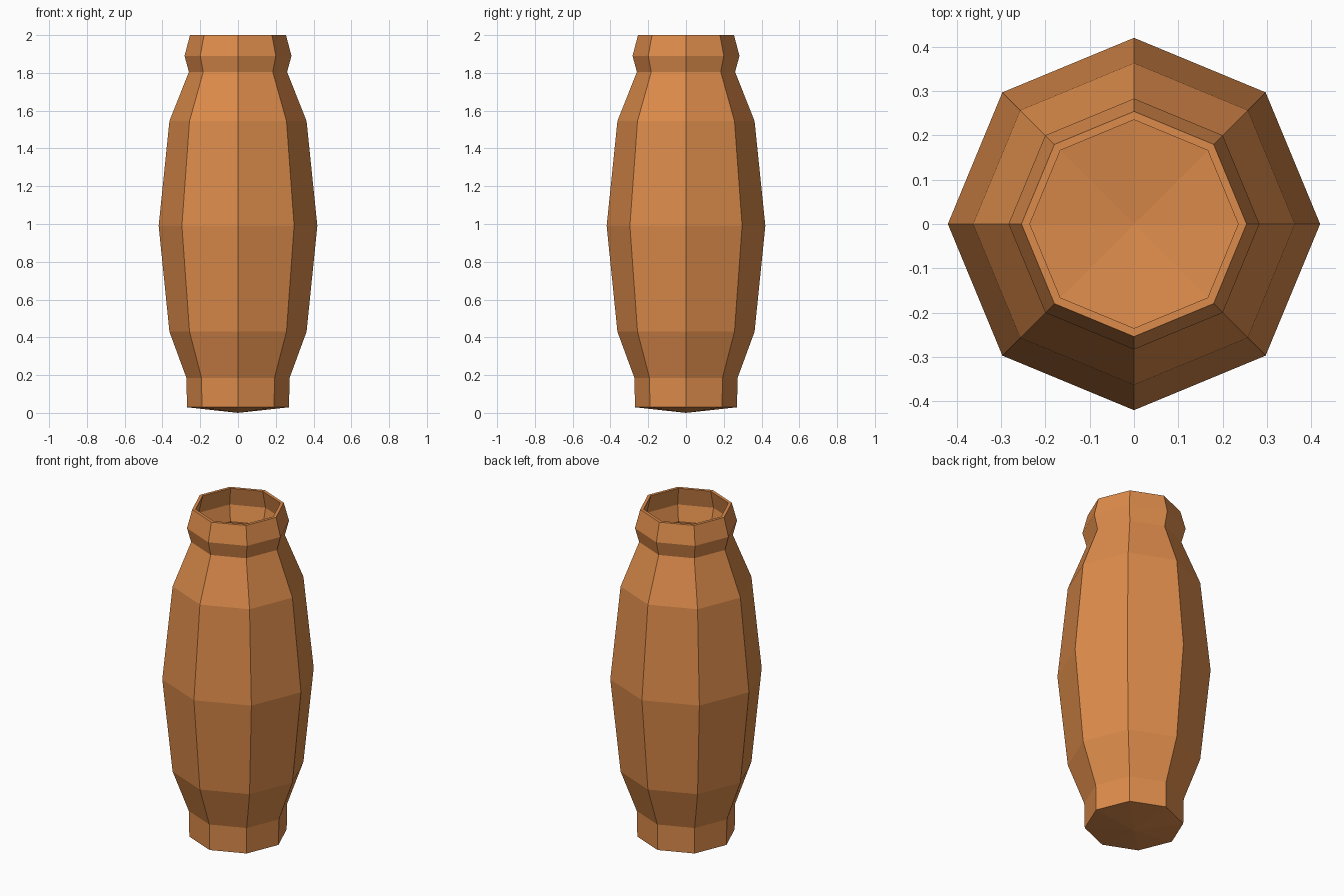
import bpy, bmesh, math

if "Cube" in bpy.data.objects:
    bpy.data.objects.remove(bpy.data.objects["Cube"])

SIDES = 8
# Outer and inner profiles as (radius, height), bottom to top
outer = [(0.27, 0.03), (0.273, 0.185), (0.363, 0.43), (0.42, 0.99),
         (0.363, 1.545), (0.26, 1.805), (0.283, 1.89), (0.254, 2.0)]
inner = [(0.25, 0.05), (0.253, 0.19), (0.343, 0.435), (0.40, 0.99),
         (0.343, 1.54), (0.239, 1.80), (0.262, 1.89), (0.235, 2.0)]

clay = bpy.data.materials.new("terracotta")
clay.diffuse_color = (0.72, 0.26, 0.07, 1)
clay.use_nodes = True
clay.node_tree.nodes["Principled BSDF"].inputs["Base Color"].default_value = clay.diffuse_color

bm = bmesh.new()


def ring(r, z):
    step = 2 * math.pi / SIDES
    return [bm.verts.new((r * math.cos(i * step), r * math.sin(i * step), z))
            for i in range(SIDES)]


# Walls: up the outside, over the rim and down the inside
rings = [ring(r, z) for r, z in outer + inner[::-1]]
for a, b in zip(rings, rings[1:]):
    for i in range(SIDES):
        j = (i + 1) % SIDES
        bm.faces.new((a[i], a[j], b[j], b[i]))

# Shallow pointed underside and inner floor
for loop, z in ((rings[0], 0.0), (rings[-1], 0.02)):
    tip = bm.verts.new((0, 0, z))
    for i in range(SIDES):
        bm.faces.new((loop[i], tip, loop[(i + 1) % SIDES]))

bmesh.ops.recalc_face_normals(bm, faces=bm.faces)
mesh = bpy.data.meshes.new("vase")
bm.to_mesh(mesh)
bm.free()
mesh.materials.append(clay)
bpy.context.collection.objects.link(bpy.data.objects.new("vase", mesh))
